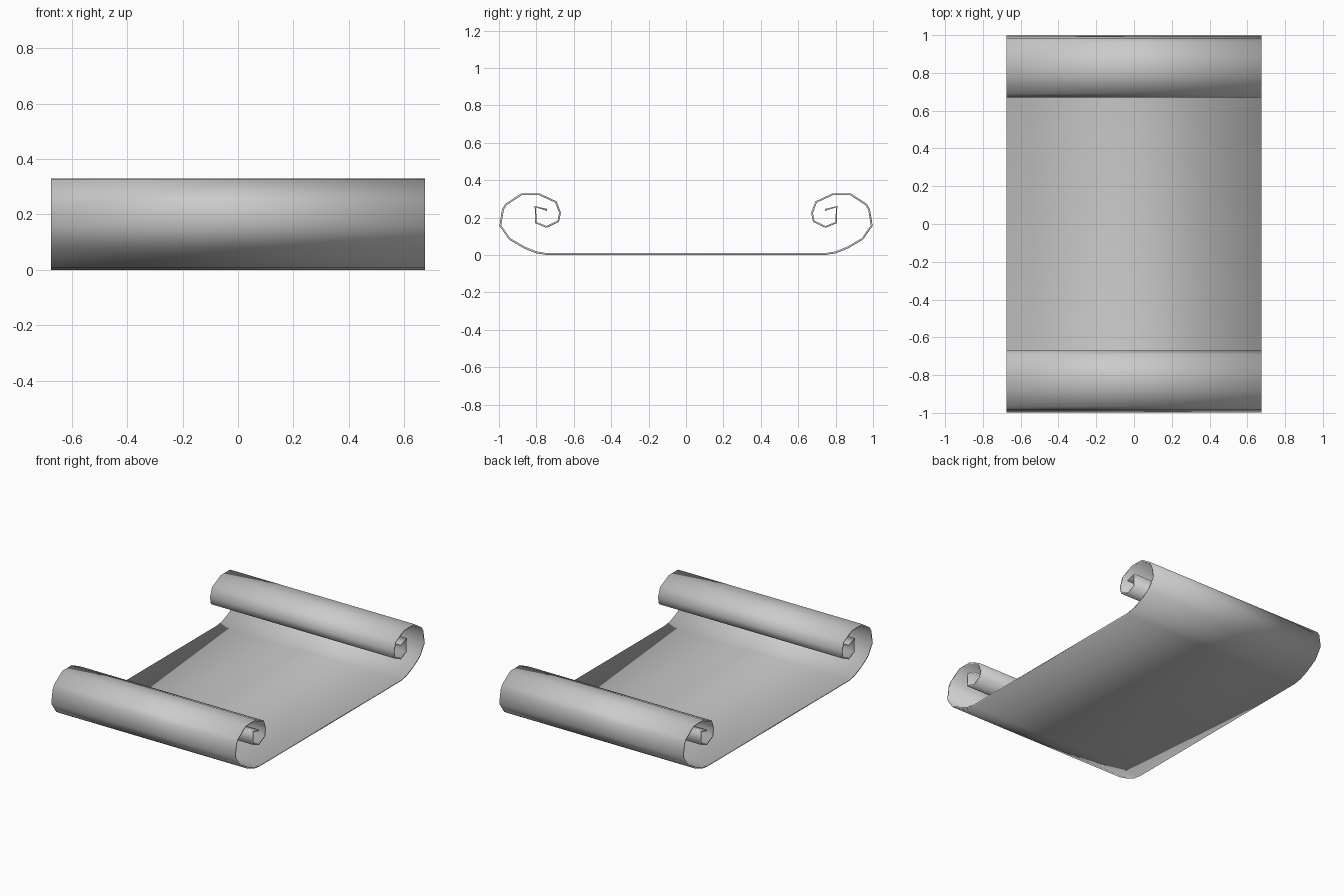
import bpy

if "Cube" in bpy.data.objects:
    bpy.data.objects.remove(bpy.data.objects["Cube"])

HALF_WIDTH = 0.675
THICKNESS = 0.01

# Half profile (y, z): flat middle, outer bend, then the curl spiralling inward
half = [
    (0.745, 0.005), (0.80, 0.014), (0.865, 0.040), (0.943, 0.086),
    (0.993, 0.157), (0.979, 0.243), (0.963, 0.270), (0.880, 0.324),
    (0.785, 0.325), (0.695, 0.283), (0.674, 0.225), (0.683, 0.180),
    (0.746, 0.150), (0.802, 0.173), (0.806, 0.258), (0.743, 0.241),
]

# Mirror the half profile to get one continuous strip from curl to curl
profile = [(-y, z) for y, z in reversed(half)] + half

# Extrude the strip across the width
verts = [(x, y, z) for y, z in profile for x in (-HALF_WIDTH, HALF_WIDTH)]
faces = [(2 * i, 2 * i + 1, 2 * i + 3, 2 * i + 2) for i in range(len(profile) - 1)]

mesh = bpy.data.meshes.new("scroll_sheet")
mesh.from_pydata(verts, [], faces)
mesh.update()
sheet = bpy.data.objects.new("scroll_sheet", mesh)
bpy.context.collection.objects.link(sheet)

# Soft, fully smooth shading over the rolled sheet
for poly in mesh.polygons:
    poly.use_smooth = True

# Thin paper thickness
solid = sheet.modifiers.new("paper_thickness", 'SOLIDIFY')
solid.thickness = THICKNESS
solid.offset = 0
solid.use_even_offset = False
